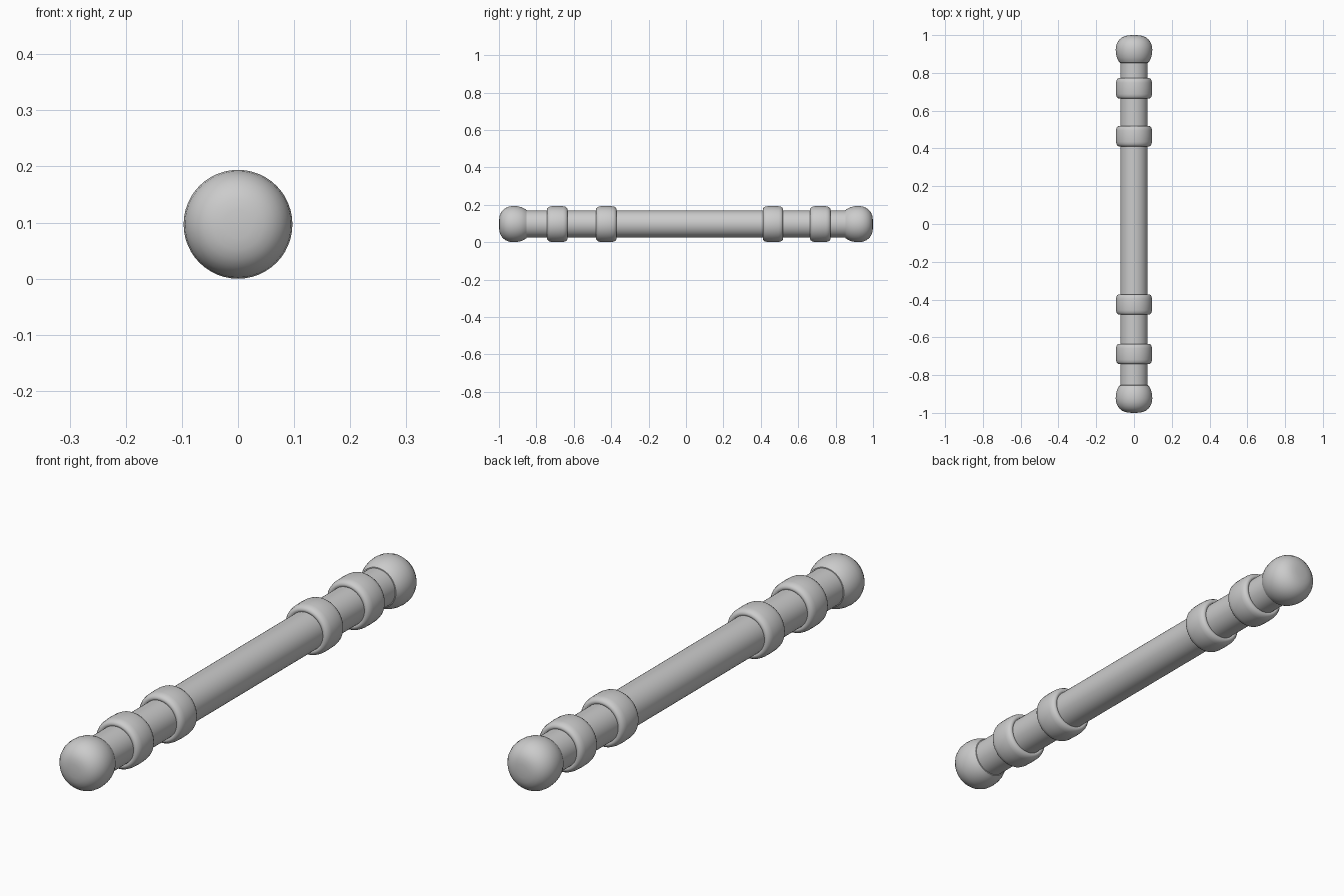
import bpy, bmesh, math

if "Cube" in bpy.data.objects:
    bpy.data.objects.remove(bpy.data.objects["Cube"])

AXIS_Z = 0.097
SEGS = 48


def lathe(name, profile, y0=0.0, direction=1):
    """Revolve (offset along y, radius) points around the lengthwise axis."""
    bm = bmesh.new()
    rings = []
    for off, r in profile:
        y = y0 + direction * off
        if r == 0:
            rings.append([bm.verts.new((0, y, AXIS_Z))])
        else:
            rings.append([bm.verts.new((r * math.cos(2 * math.pi * i / SEGS), y,
                                        AXIS_Z + r * math.sin(2 * math.pi * i / SEGS)))
                          for i in range(SEGS)])
    for a, b in zip(rings, rings[1:]):
        for i in range(SEGS):
            j = (i + 1) % SEGS
            quad = [a[i % len(a)], a[j % len(a)], b[j % len(b)], b[i % len(b)]]
            bm.faces.new(list(dict.fromkeys(quad)))
    bmesh.ops.recalc_face_normals(bm, faces=bm.faces)
    mesh = bpy.data.meshes.new(name)
    bm.to_mesh(mesh)
    bm.free()
    obj = bpy.data.objects.new(name, mesh)
    bpy.context.collection.objects.link(obj)
    bpy.ops.object.select_all(action='DESELECT')
    obj.select_set(True)
    bpy.context.view_layer.objects.active = obj
    bpy.ops.object.shade_smooth_by_angle(angle=math.radians(40))
    return obj


# Central rod
lathe("rod", [(-0.9, 0.0725), (0.9, 0.0725)])

# Rounded collars, sunk into the rod
collar = [(-0.050, 0.070), (-0.054, 0.076), (-0.054, 0.082), (-0.050, 0.088),
          (-0.042, 0.093), (-0.030, 0.0955), (0.0, 0.0965)]
collar += [(-y, r) for y, r in reversed(collar[:-1])]
for i, y in enumerate((-0.688, -0.426, 0.465, 0.718)):
    lathe(f"collar_{i + 1}", collar, y)

# Rounded knobs with a softly flattened outer end; offset measured from the tip
knob = [(0.0, 0.0), (0.001, 0.025), (0.004, 0.045), (0.011, 0.062),
        (0.022, 0.076), (0.037, 0.087), (0.056, 0.0945), (0.077, 0.097),
        (0.098, 0.0955), (0.118, 0.091), (0.134, 0.084), (0.146, 0.076),
        (0.147, 0.070)]
lathe("knob_front", knob, -1.0, 1)
lathe("knob_back", knob, 1.0, -1)
